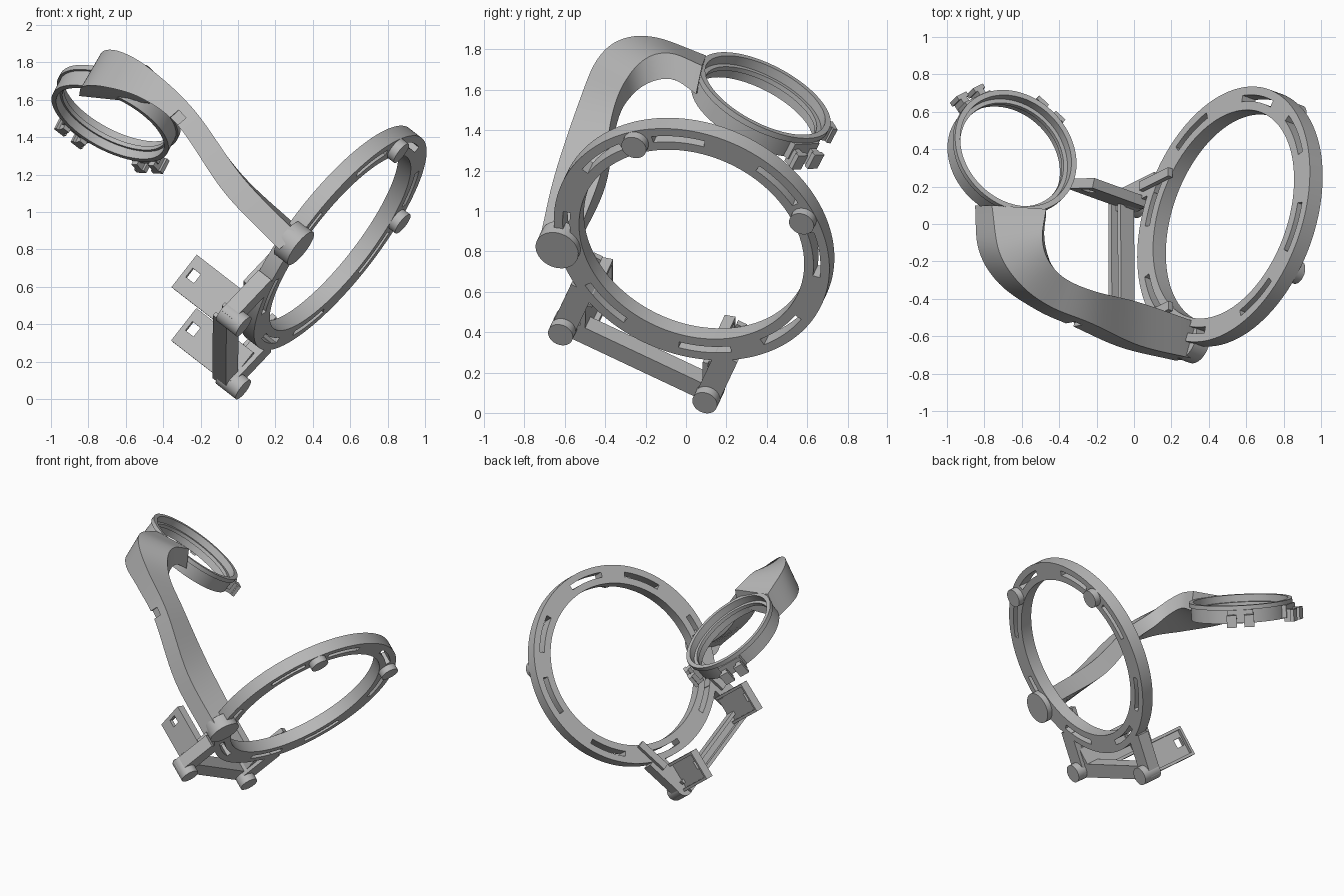
import bpy, bmesh
from math import cos, sin, radians
from mathutils import Matrix, Vector

if "Cube" in bpy.data.objects:
    bpy.data.objects.remove(bpy.data.objects["Cube"], do_unlink=True)

grey = bpy.data.materials.new("plain grey")
grey.use_nodes = True
GREY = (0.48, 0.48, 0.48, 1)
grey.diffuse_color = GREY
grey.node_tree.nodes["Principled BSDF"].inputs["Base Color"].default_value = GREY


def frame(origin, axis, side):
    """Matrix whose z is axis and whose x is side made square to it."""
    z = Vector(axis).normalized()
    x = Vector(side)
    x = (x - z * x.dot(z)).normalized()
    m = Matrix((x, z.cross(x), z)).transposed().to_4x4()
    m.translation = origin
    return m


def activate(ob):
    bpy.ops.object.select_all(action="DESELECT")
    ob.select_set(True)
    bpy.context.view_layer.objects.active = ob


def finish(name, bm, m=None, smooth=True):
    if m:
        bm.transform(m)
    bmesh.ops.recalc_face_normals(bm, faces=bm.faces)
    mesh = bpy.data.meshes.new(name)
    bm.to_mesh(mesh)
    bm.free()
    ob = bpy.data.objects.new(name, mesh)
    bpy.context.collection.objects.link(ob)
    mesh.materials.append(grey)
    activate(ob)
    if smooth:
        bpy.ops.object.shade_smooth_by_angle(angle=radians(30))
    return ob


def box(name, lo, hi, m):
    bm = bmesh.new()
    bmesh.ops.create_cube(bm, size=1)
    lo, hi = Vector(lo), Vector(hi)
    for v in bm.verts:
        v.co = (lo + hi) / 2 + v.co * (hi - lo)
    return finish(name, bm, m, False)


def disc(name, x, y, r, z0, z1, m):
    bm = bmesh.new()
    bmesh.ops.create_cone(bm, cap_ends=True, segments=48, radius1=r, radius2=r, depth=z1 - z0)
    return finish(name, bm, m @ Matrix.Translation((x, y, (z0 + z1) / 2)))


def skin(name, sections, m=None, closed=True):
    """Join matching cross-sections; an open run gets end caps."""
    bm = bmesh.new()
    rows = [[bm.verts.new(co) for co in section] for section in sections]
    k = len(rows[0])
    for p, q in zip(rows, rows[1:] + rows[:1] if closed else rows[1:]):
        for j in range(k):
            bm.faces.new((p[j], q[j], q[(j + 1) % k], p[(j + 1) % k]))
    if not closed:
        bm.faces.new(rows[0])
        bm.faces.new(rows[-1])
    return finish(name, bm, m)


def lathe(name, profile, m, n=96):
    turns = [radians(360 * i / n) for i in range(n)]
    return skin(name, [[(r * cos(a), r * sin(a), z) for r, z in profile] for a in turns], m)


# Large ring: flat annulus with eight curved slots
BIG = frame((0.513, 0.04, 0.861), (-0.76, 0.275, 0.589), (0, -0.903, 0.428))
H = 0.045
bm = bmesh.new()
N = 180
radii = (0.58, 0.628, 0.664, 0.71)
grid = [[bm.verts.new((r * cos(radians(2 * i)), r * sin(radians(2 * i)), 0)) for r in radii]
        for i in range(N)]
for i in range(N):
    rel = (2 * i + 1 - 44) % 90
    slot = abs(min(rel, 90 - rel) - 20) < 13
    for j in range(3):
        if not (slot and j == 1):
            p, q = grid[i], grid[(i + 1) % N]
            bm.faces.new((p[j], p[j + 1], q[j + 1], q[j]))
ring = finish("large_ring", bm, BIG)
solid = ring.modifiers.new("thickness", "SOLIDIFY")
solid.thickness, solid.offset = 2 * H, 0
bpy.ops.object.modifier_apply(modifier=solid.name)
bpy.ops.object.shade_smooth_by_angle(angle=radians(30))

# Pegs on the ring and the pivot disc of the long arm
for i, a in enumerate((radians(44), radians(134))):
    disc(f"ring_peg_{i + 1}", 0.645 * cos(a), 0.645 * sin(a), 0.064, -0.09, 0, BIG)
disc("pivot_disc", 0.59, -0.375, 0.11, -0.085, 0.01, BIG)

# Lower bracket: two struts, end pegs and a channel bar
for side, s in (("front", 1), ("back", -1)):
    e = 0.395 * s
    disc(f"{side}_bracket_peg", e, -0.855, 0.064, -0.095, H, BIG)
    box(f"{side}_strut", (e - 0.06, -0.88, -H), (e + 0.06, -0.57, H), BIG)
    box(f"{side}_strut_clip", (e - 0.025, -0.66, H - 0.002), (e + 0.025, -0.42, 0.075), BIG)
box("bar_web", (-0.395, -0.91, -0.02), (0.395, -0.81, 0.03), BIG)
for name, f in (("outer", -0.91), ("inner", -0.835)):
    box(f"bar_{name}_rail", (-0.395, f, 0.02), (0.395, f + 0.025, 0.075), BIG)


def corners(f0, f1, w0, w1):
    return [(f0, w0), (f1, w0), (f1, w1), (f0, w1)]


# Clamp plates with a window and raised rims, turned upright
for side, e in (("front", 0.32), ("back", -0.35)):
    hold = BIG @ Matrix.Translation((e, -0.785, 0)) @ Matrix.Rotation(radians(-19), 4, "Z")
    edge, window = corners(-0.11, 0.11, -0.02, 0.38), corners(-0.02, 0.04, 0.295, 0.352)
    skin(f"{side}_clamp_plate", [[(0.015, *a), (-0.012, *a), (-0.012, *b), (0.015, *b)]
                                 for a, b in zip(edge, window)], hold)
    for n, f in enumerate((-0.11, 0.09)):
        box(f"{side}_clamp_rim_{n + 1}", (-0.04, f, 0), (-0.01, f + 0.02, 0.38), hold)
    box(f"{side}_clamp_end_rim", (-0.04, -0.11, 0.362), (-0.01, 0.11, 0.38), hold)


# Long curved arm: a beam swept along its four corner edges
def spline(points, steps=8):
    p = [Vector(q) for q in points]
    p = [2 * p[0] - p[1]] + p + [2 * p[-1] - p[-2]]
    out = []
    for a, b, c, d in zip(p, p[1:], p[2:], p[3:]):
        for i in range(steps):
            t = i / steps
            out.append((2 * b + (c - a) * t + (2 * a - 5 * b + 4 * c - d) * t ** 2
                        + (3 * b - a - 3 * c + d) * t ** 3) / 2)
    return out + [p[-2]]


outer_top = [(0.32, -0.72, 0.88), (0.03, -0.65, 1.18), (-0.23, -0.53, 1.54),
             (-0.45, -0.44, 1.75), (-0.61, -0.32, 1.85), (-0.72, -0.15, 1.86), (-0.76, 0.10, 1.77)]
inner_top = [(0.32, -0.52, 0.92), (0.03, -0.42, 1.19), (-0.21, -0.36, 1.50),
             (-0.37, -0.29, 1.66), (-0.46, -0.19, 1.76), (-0.49, -0.07, 1.78), (-0.47, 0.08, 1.72)]
inner_low = [(0.22, -0.52, 0.86), (-0.07, -0.40, 1.12), (-0.29, -0.34, 1.44),
             (-0.41, -0.27, 1.57), (-0.46, -0.17, 1.64), (-0.48, -0.06, 1.65), (-0.47, 0.05, 1.58)]
outer_low = [(0.22, -0.73, 0.80), (-0.07, -0.66, 1.10), (-0.32, -0.55, 1.46),
             (-0.52, -0.46, 1.61), (-0.72, -0.32, 1.67), (-0.83, -0.14, 1.67), (-0.85, 0.10, 1.62)]
arm = skin("curved_arm", list(zip(*map(spline, (outer_top, inner_top, inner_low, outer_low)))),
           closed=False)
# Small notches along the lower outer edge of the arm
for spot in ((-0.33, -0.55, 1.50), (-0.09, -0.66, 1.14)):
    notch = frame(spot, (-0.67, 0.2, 0.73), (0, -1, 0))
    cutter = box("notch_cutter", (-0.03, -0.04, -0.03), (0.06, 0.04, 0.03), notch)
    cutter.hide_render = True
    activate(arm)
    cut = arm.modifiers.new("notch", "BOOLEAN")
    cut.operation, cut.solver, cut.object = "DIFFERENCE", "EXACT", cutter
    bpy.ops.object.modifier_apply(modifier=cut.name)
    bpy.data.objects.remove(cutter, do_unlink=True)

# Small ring: thin wall with an inner ledge and a top flange
SMALL = frame((-0.657, 0.367, 1.525), (0.42, 0.42, 0.80), (0.89, 0, -0.47))
lathe("small_ring", [(0.318, -0.065), (0.345, -0.065), (0.345, 0.03), (0.358, 0.03),
                     (0.358, 0.06), (0.328, 0.06), (0.328, 0.01), (0.305, 0.01),
                     (0.305, -0.015), (0.318, -0.015)], SMALL)

# Two pairs of hooked clips on the small ring
for name, angle in (("left", 42), ("right", 113)):
    spin = SMALL @ Matrix.Rotation(radians(angle), 4, "Z")
    box(f"{name}_clip_base", (0.33, -0.09, -0.06), (0.365, 0.09, 0.03), spin)
    for n, t in enumerate((-0.06, 0.06)):
        box(f"{name}_clip_prong_{n + 1}", (0.345, t - 0.02, -0.085), (0.42, t + 0.02, 0.0), spin)
        box(f"{name}_clip_hook_{n + 1}", (0.395, t - 0.035, -0.085), (0.42, t + 0.035, 0.0), spin)
